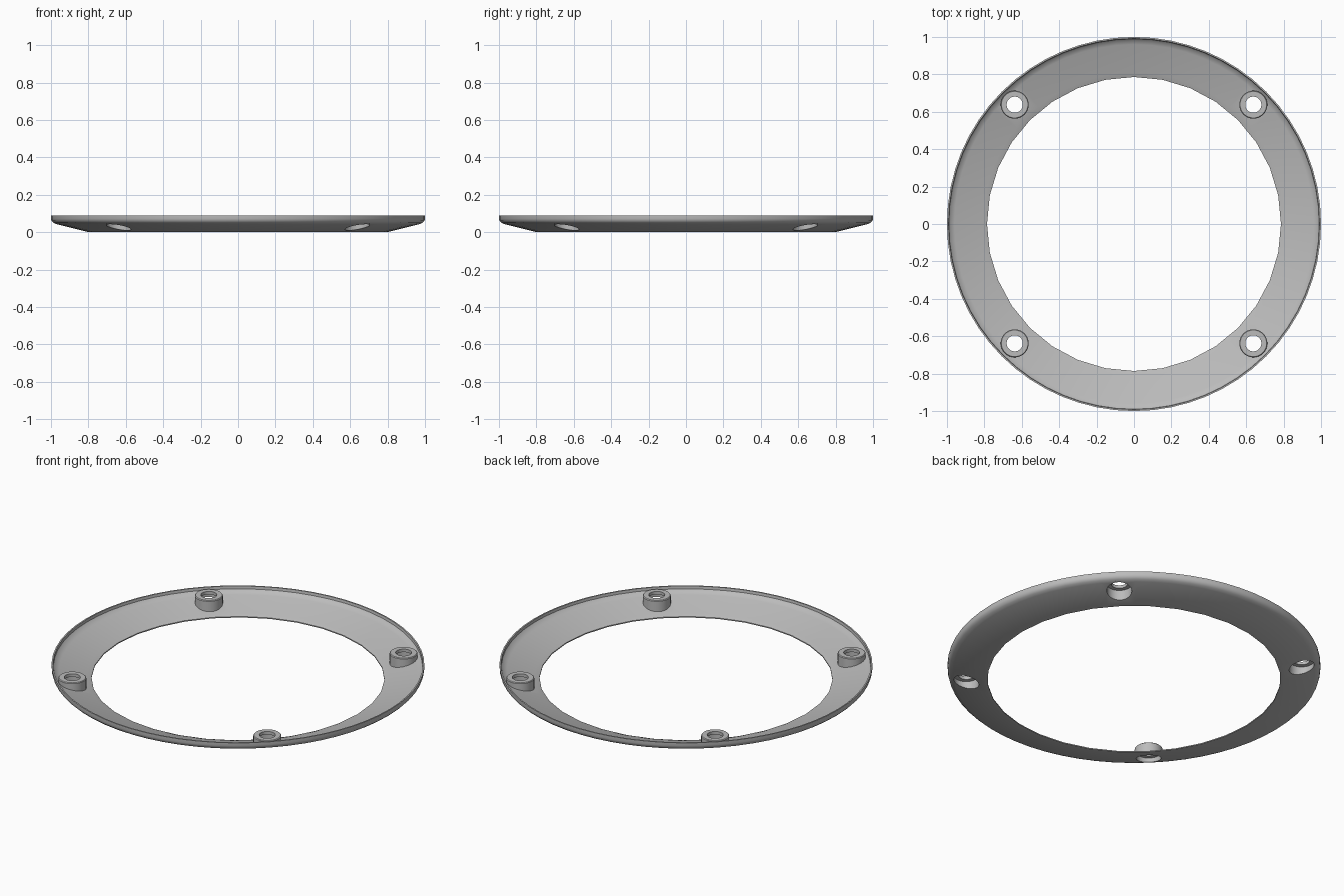
import bpy
import bmesh
from math import cos, sin, pi, radians, hypot

cube = bpy.data.objects.get("Cube")
if cube:
    bpy.data.objects.remove(cube, do_unlink=True)

GREY = (0.5, 0.5, 0.5, 1.0)
grey = bpy.data.materials.new("plain grey")
grey.use_nodes = True
grey.diffuse_color = GREY
grey.node_tree.nodes["Principled BSDF"].inputs["Base Color"].default_value = GREY


def lathe(name, profile, sides, centre=(0, 0), adjust=None):
    """Spin a closed (radius, height) profile; adjust can move each point."""
    bm = bmesh.new()
    rings = []
    for i in range(sides):
        a = 2 * pi * i / sides
        ring = []
        for k, (r, z) in enumerate(profile):
            p = [centre[0] + r * cos(a), centre[1] + r * sin(a), z]
            if adjust:
                p = adjust(p, i, k)
            ring.append(bm.verts.new(p))
        rings.append(ring)
    n = len(profile)
    for i in range(sides):
        a, b = rings[i], rings[(i + 1) % sides]
        for k in range(n):
            bm.faces.new((a[k], b[k], b[(k + 1) % n], a[(k + 1) % n]))
    bmesh.ops.recalc_face_normals(bm, faces=bm.faces)
    mesh = bpy.data.meshes.new(name)
    bm.to_mesh(mesh)
    bm.free()
    mesh.materials.append(grey)
    obj = bpy.data.objects.new(name, mesh)
    bpy.context.collection.objects.link(obj)
    return obj


def activate(obj):
    bpy.ops.object.select_all(action='DESELECT')
    obj.select_set(True)
    bpy.context.view_layer.objects.active = obj


def underside(x, y):
    """Height of the sloping underside of the ring."""
    return max(0, (hypot(x, y) - 0.8) * 0.25)


# Dished ring with a rounded, upturned rim
SIDES = 64
ring_profile = [
    (0.786, 0.0), (0.80, 0.0), (0.97, 0.0425), (0.987, 0.05), (0.997, 0.06),
    (1.0, 0.072), (1.0, 0.09), (0.992, 0.09), (0.99, 0.074), (0.98, 0.063),
    (0.96, 0.054), (0.81, 0.016), (0.786, 0.006),
]


def coarse_inner_edge(p, i, k):
    # The inner edge has half as many sides as the rim
    if i % 2 and k in (0, len(ring_profile) - 1):
        f = cos(2 * pi / SIDES)
        return [p[0] * f, p[1] * f, p[2]]
    return p


ring = lathe("dished_ring", ring_profile, SIDES, adjust=coarse_inner_edge)
parts = [ring]

# Hollow screw bosses with a narrow hole on top and a wide bore below
OUTER, BORE, HOLE, TOP = 0.075, 0.067, 0.043, 0.086
boss_profile = [(OUTER, 0), (OUTER, TOP - 0.004), (OUTER - 0.004, TOP),
                (HOLE, TOP), (HOLE, TOP - 0.018), (BORE, TOP - 0.018), (BORE, 0)]


def follow_slope(p, i, k):
    if k in (0, len(boss_profile) - 1):
        p[2] = underside(p[0], p[1]) + 0.001
    return p


for sx, side in ((1, "left"), (-1, "right")):
    for sy, end in ((-1, "front"), (1, "back")):
        spot = (0.638 * sx, 0.638 * sy)
        parts.append(lathe(f"{end}_{side}_boss", boss_profile, 32, spot, follow_slope))
        # Open the ring below the boss
        bpy.ops.mesh.primitive_cylinder_add(vertices=32, radius=BORE, depth=0.4,
                                            location=(*spot, 0))
        cutter = bpy.context.object
        cutter.name = "bore_cutter"
        cutter.hide_render = True
        cutter.data.materials.append(grey)
        activate(ring)
        cut = ring.modifiers.new("bore", 'BOOLEAN')
        cut.operation = 'DIFFERENCE'
        cut.solver = 'EXACT'
        cut.object = cutter
        bpy.ops.object.modifier_apply(modifier=cut.name)
        bpy.data.objects.remove(cutter, do_unlink=True)

for part in parts:
    activate(part)
    bpy.ops.object.shade_smooth_by_angle(angle=radians(32))
